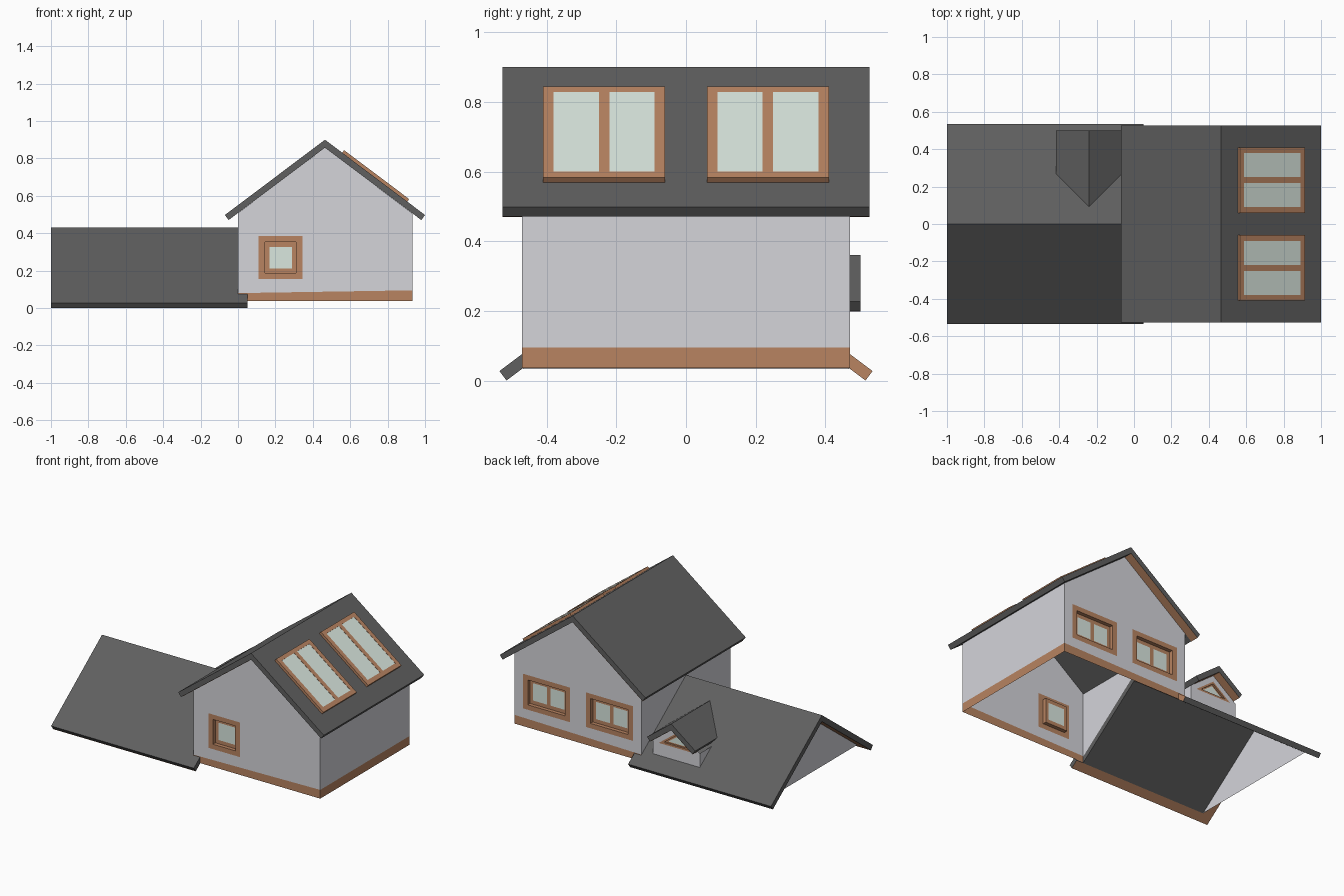
import bpy, bmesh
from mathutils import Vector

if "Cube" in bpy.data.objects:
    bpy.data.objects.remove(bpy.data.objects["Cube"])


def material(name, r, g, b):
    m = bpy.data.materials.new(name)
    m.diffuse_color = (r, g, b, 1)
    m.use_nodes = True
    m.node_tree.nodes["Principled BSDF"].inputs["Base Color"].default_value = m.diffuse_color
    return m


WALL = material("plaster", .66, .66, .70)
ROOF = material("dark_roof", .115, .115, .115)
WOOD = material("brown_wood", .48, .23, .12)
GLASS = material("pale_glass", .70, .80, .74)

S = .752                      # slope shared by all roofs
CX, WALL_Y = .465, .47        # house ridge x, half depth of house
XR, ZB = .934, .037           # right wall x, plinth bottom
BACK = (0, 1, 0)


def finish(name, bm, mat):
    me = bpy.data.meshes.new(name)
    bm.to_mesh(me)
    bm.free()
    me.materials.append(mat)
    ob = bpy.data.objects.new(name, me)
    bpy.context.collection.objects.link(ob)
    return ob


def fill(name, rings, normal, mat):
    """Flat sheet: first ring is the outline, the others are holes."""
    bm, n = bmesh.new(), Vector(normal)
    for ring in rings:
        vs = [bm.verts.new(p) for p in ring]
        for i, v in enumerate(vs):
            bm.edges.new((v, vs[i - 1]))
    bmesh.ops.triangle_fill(bm, edges=bm.edges[:], use_beauty=True, normal=n)
    bm.normal_update()
    for f in bm.faces:
        if f.normal.dot(n) < 0:
            f.normal_flip()
    finish(name, bm, mat)


def loft(name, pairs, mat, caps=True):
    """One or more solids, each between two matching rings."""
    bm = bmesh.new()
    for a, b in pairs:
        va, vb = [bm.verts.new(p) for p in a], [bm.verts.new(p) for p in b]
        for i in range(len(va)):
            bm.faces.new((va[i - 1], va[i], vb[i], vb[i - 1]))
        if caps:
            bm.faces.new(va)
            bm.faces.new(vb)
    bmesh.ops.recalc_face_normals(bm, faces=bm.faces[:])
    if not caps:
        bmesh.ops.reverse_faces(bm, faces=bm.faces[:])
    finish(name, bm, mat)


def slab(h, w):
    """Half roof cross-section as (distance from ridge, height)."""
    return [(0, h), (w, h - S * w), (w - .02, h - S * w - .027), (0, h - .0425)]


def rect(cx, cz, w, h, y):
    return [(cx - w / 2, y, cz - h / 2), (cx + w / 2, y, cz - h / 2),
            (cx + w / 2, y, cz + h / 2), (cx - w / 2, y, cz + h / 2)]


def under(a, h):
    return h - .0425 - S * a


# recessed window: flush trim, reveal, sash and panes
def window(name, cx, w, panes, side):
    cz, y, yi, n = .27, side * WALL_Y, side * (WALL_Y - .025), (0, side, 0)
    outer = rect(cx, cz, w, .23, y)
    hole, inner = rect(cx, cz, w - .07, .165, y), rect(cx, cz, w - .07, .165, yi)
    fill(name + "_trim", [outer, hole], n, WOOD)
    loft(name + "_reveal", [(hole, inner)], WOOD, caps=False)
    gw = (w - .115 - .025 * (panes - 1)) / panes
    glass = [rect(cx + (i - (panes - 1) / 2) * (gw + .025), cz, gw, .115, yi)
             for i in range(panes)]
    fill(name + "_sash", [inner] + glass, n, WOOD)
    for i, g in enumerate(glass):
        fill(f"{name}_pane_{i}", [g], n, GLASS)
    return outer


# gable walls of the house with their plinths
for side, label, specs in ((-1, "front", [(.228, .235, 1)]),
                           (1, "back", [(.235, .345, 2), (.697, .345, 2)])):
    y, n = side * WALL_Y, (0, side, 0)
    holes = [window(f"{label}_window_{i}", c, w, p, side)
             for i, (c, w, p) in enumerate(specs)]
    gable = [(0, y, .08), (XR, y, .095), (XR, y, under(XR - CX, .9)),
             (CX, y, under(0, .9)), (0, y, under(CX, .9))]
    fill(label + "_wall", [gable] + holes, n, WALL)
    fill(label + "_plinth", [[(0, y, ZB), (XR, y, ZB), (XR, y, .095), (0, y, .08)]], n, WOOD)

# side walls; the left one is cut out along the low wing's roof
Y, top, low = WALL_Y, under(XR - CX, .9), .43 - S * WALL_Y
fill("right_wall", [[(XR, -Y, .095), (XR, Y, .095), (XR, Y, top), (XR, -Y, top)]], (1, 0, 0), WALL)
fill("right_plinth", [[(XR, -Y, ZB), (XR, Y, ZB), (XR, Y, .095), (XR, -Y, .095)]], (1, 0, 0), WOOD)
fill("left_wall", [[(0, -Y, top), (0, Y, top), (0, Y, low), (0, 0, .43), (0, -Y, low)]], (-1, 0, 0), WALL)

# house roof
for s, label in ((-1, "left"), (1, "right")):
    p = slab(.9, .535)
    loft("house_roof_" + label, [([(CX + s * a, -.527, z) for a, z in p],
                                  [(CX + s * a, .527, z) for a, z in p])], ROOF)

# low wing roof with short eave tabs running past the house corner
for s, label in ((-1, "front"), (1, "back")):
    p = slab(.43, .535)
    loft("wing_roof_" + label, [([(-1, s * a, z) for a, z in p],
                                 [(0, s * a, z) for a, z in p])], ROOF)
    tab = [(Y, low)] + p[1:3] + [(Y, under(Y, .43))]
    loft("eave_tab_" + label, [([(0, s * a, z) for a, z in tab],
                                [(.05, s * a, z) for a, z in tab])], ROOF)
fill("back_tab_end", [[(.051, a, z) for a, z in tab]], (1, 0, 0), WOOD)
fill("wing_gable", [[(-.93, -Y, under(Y, .43)), (-.93, Y, under(Y, .43)),
                     (-.93, 0, under(0, .43))]], (-1, 0, 0), WALL)

# brown soffits just below the overhangs
for s in (-1, 1):
    strip = [(CX - a, s * y, under(a, .9) - .001) for a, y in
             ((0, .47), (.515, .47), (.515, .527), (0, .527))]
    fill("house_soffit", [strip], (.6, 0, -.8), WOOD)
for x0, x1, a0, name in ((-1, .05, Y, "wing_eave_soffit"), (-1, -.93, 0, "wing_gable_soffit")):
    strip = [(x, -a, under(a, .43) - .001) for x, a in
             ((x0, a0), (x1, a0), (x1, .515), (x0, .515))]
    fill(name, [strip], (0, .6, -.8), WOOD)

# dormer on the back slope: roof trimmed to the wing's slope
DX, DH, DY, DW = -.241, .36, .445, .172
for s, label in ((-1, "left"), (1, "right")):
    p = slab(DH, .177)
    loft("dormer_roof_" + label, [([(DX + s * a, (.43 - z) / S, z) for a, z in p],
                                   [(DX + s * a, .5, z) for a, z in p])], ROOF)
    x, z = DX + s * DW, under(DW, DH)
    fill("dormer_cheek_" + label, [[(x, DY, z), (x, DY, .43 - S * DY), (x, (.43 - z) / S, z)]], (s, 0, 0), WALL)
    strip = [(DX + s * a, y, under(a, DH) - .001) for a, y in
             ((0, DY), (.157, DY), (.157, .5), (0, .5))]
    fill("dormer_soffit_" + label, [strip], (-.6 * s, 0, -.8), WOOD)


def triangle(half, base, y):
    return [(DX - half, y, base), (DX + half, y, base), (DX, y, base + half * S)]


# dormer face with triangular window
zb, ze = .43 - S * DY, under(DW, DH)
trim, hole, inner = triangle(.13, .178, DY), triangle(.092, .191, DY), triangle(.092, .191, DY - .012)
pane = triangle(.068, .199, DY - .012)
face = [(DX - DW, DY, zb), (DX + DW, DY, zb), (DX + DW, DY, ze), (DX, DY, under(0, DH)), (DX - DW, DY, ze)]
fill("dormer_face", [face, trim], BACK, WALL)
fill("dormer_trim", [trim, hole], BACK, WOOD)
loft("dormer_reveal", [(hole, inner)], WOOD, caps=False)
fill("dormer_sash", [inner, pane], BACK, WOOD)
fill("dormer_pane", [pane], BACK, GLASS)


# skylights lying on the right slope
def bar(a0, a1, y0, y1, e):
    return [[(CX + a + .6 * k, y, .9 - S * a + .8 * k) for a, y in
             ((a0, y0), (a1, y0), (a1, y1), (a0, y1))] for k in (0, e)]


for y in (-.41, .06):
    e = .017
    bars = [bar(.092, .113, y, y + .35, e), bar(.416, .44, y, y + .35, e)]
    bars += [bar(.113, .416, y + o, y + o + .03, e) for o in (0, .16, .32)]
    loft("skylight_frame", bars, WOOD)
    loft("skylight_glass", [bar(.113, .416, y + .03, y + .16, .0155),
                            bar(.113, .416, y + .19, y + .32, .0155)], GLASS)
